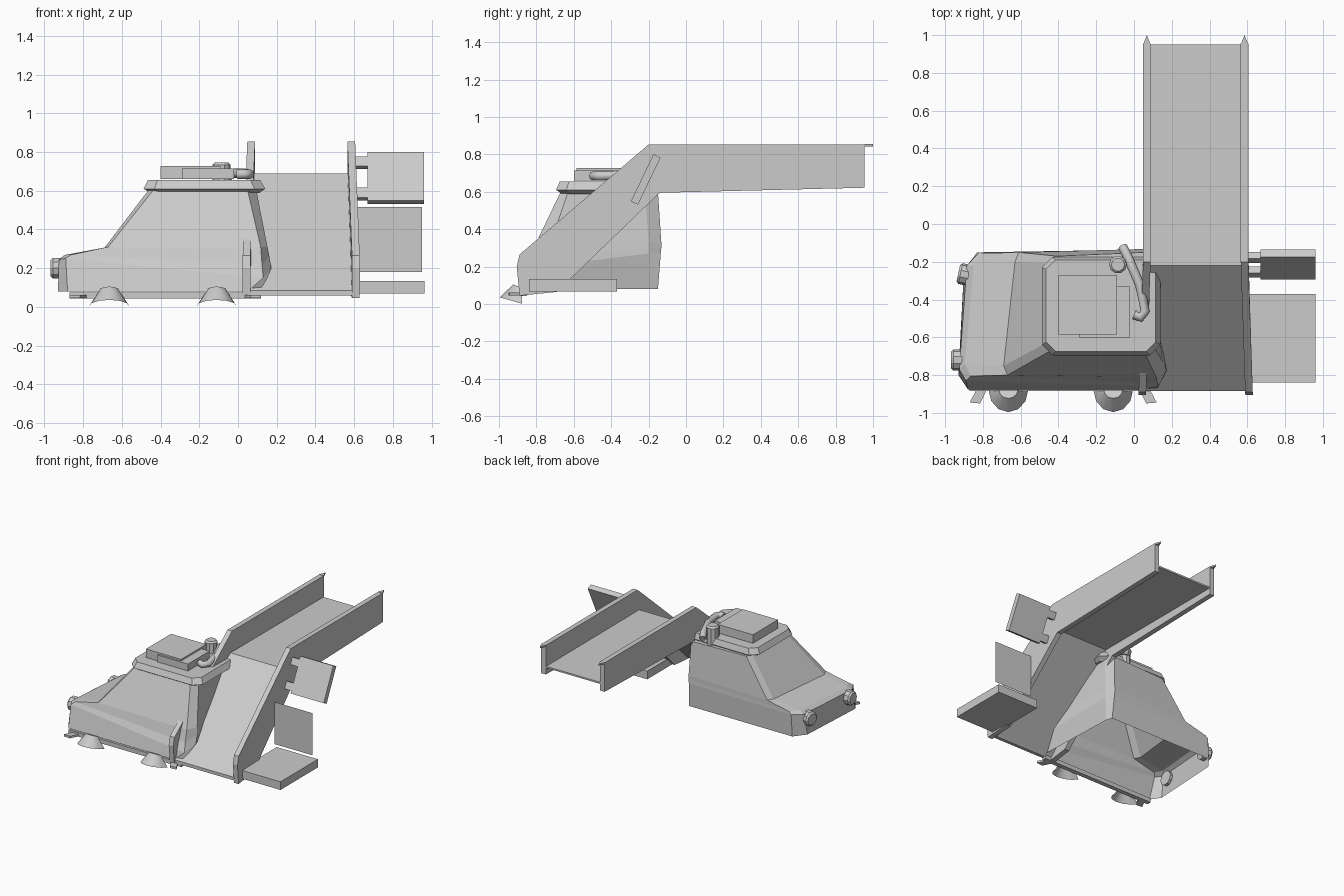
import bpy, bmesh
from math import sin, cos, pi
from mathutils import Vector

if "Cube" in bpy.data.objects:
    bpy.data.objects.remove(bpy.data.objects["Cube"])


def make(name, verts, faces, smooth=False):
    me = bpy.data.meshes.new(name)
    me.from_pydata(verts, [], faces)
    bm = bmesh.new()
    bm.from_mesh(me)
    bmesh.ops.recalc_face_normals(bm, faces=bm.faces)
    bm.to_mesh(me)
    bm.free()
    ob = bpy.data.objects.new(name, me)
    bpy.context.collection.objects.link(ob)
    for p in me.polygons:
        p.use_smooth = smooth
    return ob


def loft(name, rings, bottom=True, top=True, closed=True, smooth=False):
    n = len(rings[0])
    verts = [v for r in rings for v in r]
    faces = []
    for k in range(len(rings) - 1):
        for i in range(n if closed else n - 1):
            j = (i + 1) % n
            faces.append((k*n+i, k*n+j, (k+1)*n+j, (k+1)*n+i))
    if bottom:
        faces.append(tuple(range(n)))
    if top:
        faces.append(tuple(range(len(verts) - n, len(verts))))
    return make(name, verts, faces, smooth)


def box(name, lo, hi):
    (x0, y0, z0), (x1, y1, z1) = lo, hi
    return loft(name, [[(x0, y0, z), (x1, y0, z), (x1, y1, z), (x0, y1, z)] for z in (z0, z1)])


def rod(name, a, b, r, sides=10, bevel=.012):
    # cylinder from a to b with a chamfered end at b
    a, b = Vector(a), Vector(b)
    d = (b - a).normalized()
    q = d.to_track_quat('Z', 'Y')
    rings = [[p + q @ Vector((rad*cos(2*pi*i/sides), rad*sin(2*pi*i/sides), 0))
              for i in range(sides)]
             for p, rad in ((a, r), (b - d*bevel, r), (b, r - bevel))]
    return loft(name, rings)


def octagon(x0, x1, y0, y1, c, z):
    return [(x0, y0+c, z), (x0+c, y0, z), (x1-c, y0, z), (x1, y0+c, z),
            (x1, y1-c, z), (x1-c, y1, z), (x0+c, y1, z), (x0, y1-c, z)]


# Vehicle body: open-bottomed shell, nose towards -x
sill = [(-.93, -.80, .08), (-.88, -.875, .08), (.05, -.875, .08), (.12, -.87, .08),
        (.095, -.2, .08), (.08, -.15, .08), (-.83, -.15, .08), (-.90, -.24, .08)]
nose = [(-.925, -.77, .245), (-.89, -.83, .25), (.13, -.86, .15), (.172, -.775, .2),
        (.10, -.2, .27), (.07, -.135, .27), (-.82, -.15, .25), (-.885, -.22, .245)]
hood = [(-.895, -.745, .268), (-.865, -.805, .268), (.124, -.84, .22), (.162, -.745, .26),
        (.10, -.2, .3), (.07, -.132, .3), (-.80, -.155, .268), (-.85, -.22, .268)]
belt = [(-.69, -.75, .305), (-.67, -.8, .31), (.117, -.81, .31), (.152, -.73, .31),
        (.10, -.2, .33), (.07, -.132, .33), (-.61, -.15, .31), (-.63, -.2, .305)]
eave = [(-.465, -.63, .6), (-.44, -.67, .6), (.05, -.67, .6), (.095, -.63, .6),
        (.09, -.22, .6), (.06, -.15, .6), (-.41, -.17, .6), (-.44, -.21, .6)]
loft("vehicle_body", [sill, nose, hood, belt, eave], bottom=False)

# Roof slab with chamfered edges
loft("roof_slab", [octagon(-.45, .11, -.66, -.2, .05, .588),
                   octagon(-.487, .14, -.695, -.175, .055, .61),
                   octagon(-.465, .115, -.675, -.19, .05, .655)])

# Roof hatch plates and vent
box("roof_hatch", (-.4, -.585, .66), (-.09, -.27, .728))
box("roof_hatch_step", (-.29, -.6, .66), (-.02, -.33, .715))
rod("roof_vent", (-.085, -.215, .6), (-.085, -.215, .745), .047)

# Bent roof pipe
cu = bpy.data.curves.new("roof_pipe", 'CURVE')
cu.dimensions = '3D'
cu.bevel_depth = .025
cu.bevel_resolution = 2
cu.use_fill_caps = True
sp = cu.splines.new('POLY')
path = [(-.06, -.12, .665), (-.035, -.17, .69), (.03, -.32, .69), (.06, -.46, .685),
        (.035, -.495, .685), (.0, -.48, .685)]
sp.points.add(len(path) - 1)
for p, co in zip(sp.points, path):
    p.co = (*co, 1)
bpy.context.collection.objects.link(bpy.data.objects.new("roof_pipe", cu))

# Headlights
rod("headlight_front", (-.9, -.72, .2), (-.968, -.72, .2), .056)
rod("headlight_back", (-.86, -.275, .2), (-.93, -.26, .2), .056)

# Bumper strip with splayed end tips
box("side_bumper", (-.87, -.885, .042), (.12, -.85, .075))
for i, (cx, s) in enumerate(((-.8, 1), (.05, -1))):
    loft(f"bumper_tip_{i}", [[(cx + s*a, b, z) for a, b in
         ((-.03, -.87), (.025, -.87), (-.015, -.95), (-.07, -.945))] for z in (.045, .062)])

# Flared wheel skirts, open below
for i, cx in enumerate((-.665, -.11)):
    arcs = []
    for rx, ry, z0, rise in ((.05, .045, .085, .02), (.105, .118, .002, .034)):
        arcs.append([(cx + rx*cos(pi+pi*k/6), -.878 + ry*sin(pi+pi*k/6),
                      z0 + rise*sin(pi*k/6)) for k in range(7)])
    loft(f"wheel_skirt_{i}", arcs, bottom=False, top=False, closed=False, smooth=True)
    make(f"wheel_skirt_top_{i}", arcs[0], [tuple(range(7))])


# Ramp side rails, spreading slightly towards the foot
def spread(y):
    return max(0, (-.2 - y) / .7) * .024


profile = [(-.89, .045), (-.905, .2), (-.89, .265), (-.2, .853), (.955, .853),
           (.955, .622), (-.14, .595), (-.69, .065)]
for side, xc, s in (("left", .068, -1), ("right", .585, 1)):
    loft(side + "_rail", [[(xc + d + s*spread(y), y, z) for y, z in profile]
                          for d in (-.02, .02)])
    loft(side + "_rail_tip", [[(xc-.02, .95, z), (xc+.02, .95, z), (xc, 1, z)]
                              for z in (.843, .855)])

# Ramp deck: slope then level run
deck = [(-.885, .085), (-.22, .688), (.95, .685), (.95, .672), (-.21, .672),
        (-.86, .06), (-.885, .06)]
loft("ramp_deck", [[(.07 - spread(y), y, z) for y, z in deck],
                   [(.583 + spread(y), y, z) for y, z in deck]])

# Side step and upright panel beside the ramp
box("side_step", (.6, -.84, .068), (.962, -.37, .133))
make("upright_panel", [(.615, -.42, .18), (.95, -.42, .18), (.95, -.42, .515),
                       (.615, -.42, .515)], [(0, 1, 2, 3)])


# Tilted panel with two hinge tabs
def tilted(name, x0, x1, z0, z1, t):
    def y(z):
        return -.215 + (z - .667) * .48
    q = [(y(z0)-t*.9, z0+t*.43), (y(z0)+t*.9, z0-t*.43),
         (y(z1)+t*.9, z1-t*.43), (y(z1)-t*.9, z1+t*.43)]
    loft(name, [[(x, a, b) for a, b in q] for x in (x0, x1)])


tilted("tilted_panel", .67, .96, .54, .792, .021)
tilted("hinge_tab_upper", .6, .68, .72, .77, .018)
tilted("hinge_tab_lower", .6, .68, .558, .61, .018)
